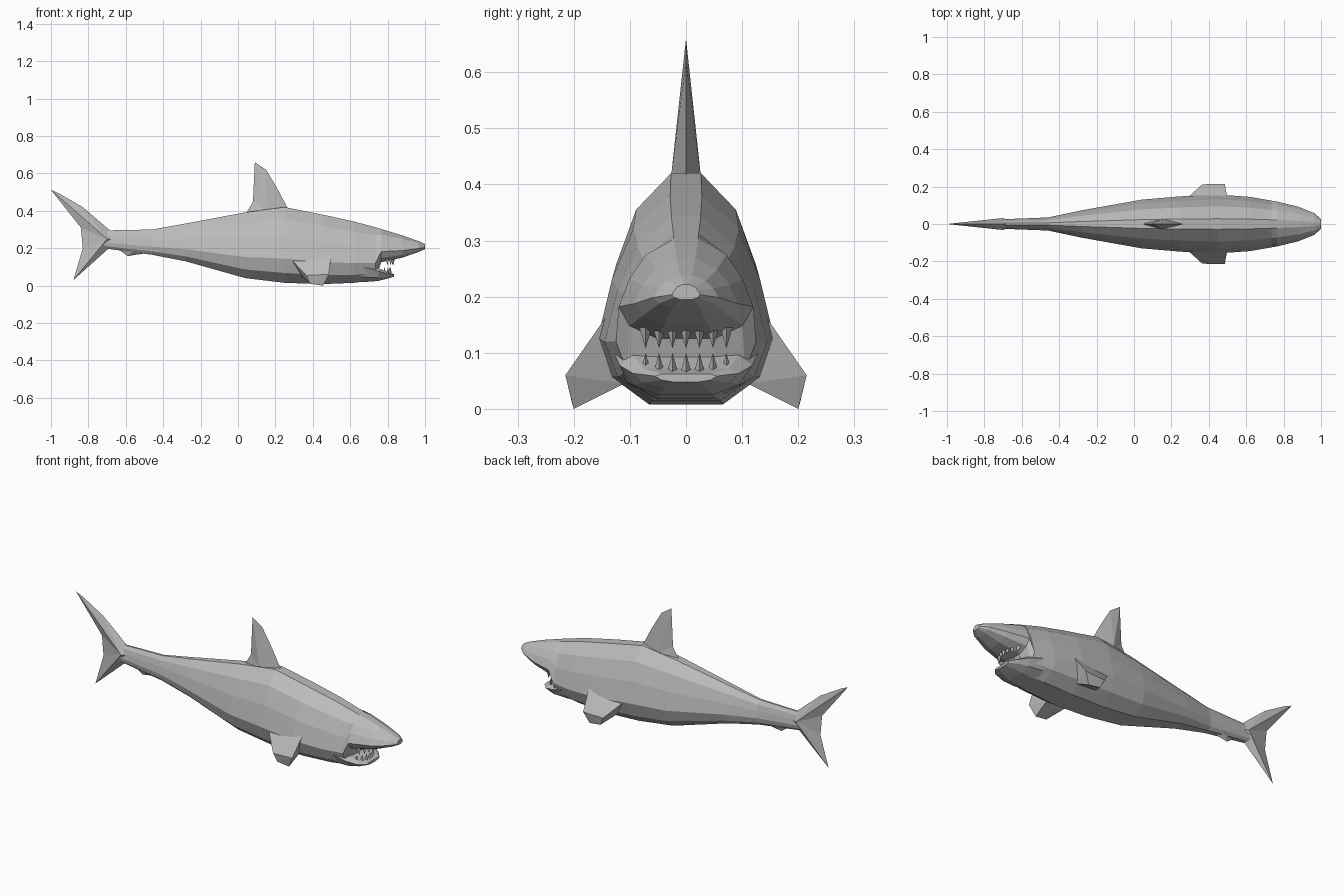
import bpy
import bmesh
from mathutils import Vector

cube = bpy.data.objects.get("Cube")
if cube:
    bpy.data.objects.remove(cube, do_unlink=True)

grey = bpy.data.materials.new("shark_grey")
grey.use_nodes = True
grey.diffuse_color = (0.5, 0.5, 0.5, 1)
grey.node_tree.nodes["Principled BSDF"].inputs["Base Color"].default_value = (0.5, 0.5, 0.5, 1)


def finish(name, bm):
    """Turn a bmesh into a flat-shaded object."""
    bmesh.ops.recalc_face_normals(bm, faces=bm.faces)
    mesh = bpy.data.meshes.new(name)
    bm.to_mesh(mesh)
    bm.free()
    mesh.materials.append(grey)
    obj = bpy.data.objects.new(name, mesh)
    bpy.context.collection.objects.link(obj)
    return obj


def loft(name, stations, half):
    """Skin sections along x; stations are (x, bottom, top, half width)."""
    section = half + [(-y, z) for y, z in reversed(half)]
    bm = bmesh.new()
    rings = []
    for x, low, high, width in stations:
        rings.append([bm.verts.new((x, y * width, low + z * (high - low)))
                      for y, z in section])
    n = len(section)
    for a, b in zip(rings, rings[1:]):
        for i in range(n):
            j = (i + 1) % n
            bm.faces.new((a[i], a[j], b[j], b[i]))
    bm.faces.new(rings[0])
    bm.faces.new(rings[-1])
    return finish(name, bm)


def ridged_fin(name, outline, hub, thick):
    """Thin-edged fin in the xz plane, thickest at its hub."""
    bm = bmesh.new()
    rim = [bm.verts.new((x, 0, z)) for x, z in outline]
    for side in (-thick, thick):
        middle = bm.verts.new((hub[0], side, hub[1]))
        for i, v in enumerate(rim):
            bm.faces.new((v, rim[(i + 1) % len(rim)], middle))
    return finish(name, bm)


def hull(name, points):
    bm = bmesh.new()
    for p in points:
        bm.verts.new(p)
    bmesh.ops.convex_hull(bm, input=bm.verts)
    return finish(name, bm)


# Body and snout: widest low down, with the mouth cut back under the snout
body_half = [(0.18, 1), (0.6, 0.84), (0.84, 0.6), (1, 0.32), (0.84, 0.13), (0.42, 0)]
loft("body", [
    (-0.72, 0.20, 0.295, 0.025), (-0.46, 0.165, 0.30, 0.035),
    (-0.28, 0.13, 0.332, 0.073), (0.04, 0.04, 0.392, 0.13),
    (0.25, 0.015, 0.42, 0.148), (0.45, 0.008, 0.38, 0.157),
    (0.62, 0.015, 0.343, 0.145), (0.735, 0.03, 0.312, 0.125),
    (0.765, 0.125, 0.303, 0.12), (0.88, 0.15, 0.268, 0.092),
    (0.965, 0.18, 0.238, 0.058), (1.0, 0.195, 0.222, 0.025),
], body_half)

# Lower jaw
jaw_half = [(0.8, 1), (1, 0.75), (0.8, 0.25), (0.4, 0)]
loft("lower_jaw", [
    (0.66, 0.018, 0.13, 0.13), (0.75, 0.025, 0.095, 0.118),
    (0.80, 0.038, 0.072, 0.095), (0.835, 0.048, 0.062, 0.055),
], jaw_half)

# Teeth: lower row points up, upper row points down
for row, base, tip, reach in (("lower", 0.06, 0.10, 0.815), ("upper", 0.145, 0.108, 0.83)):
    for i in range(-3, 4):
        y = i * 0.024
        x = reach - 6 * y * y
        hull(f"{row}_tooth_{i + 4}", [
            (x - 0.01, y - 0.011, base), (x - 0.01, y + 0.011, base),
            (x + 0.008, y, base), (x, y, tip)])

# Dorsal fin
ridged_fin("dorsal_fin", [
    (0.04, 0.38), (0.08, 0.45), (0.09, 0.66), (0.15, 0.62),
    (0.21, 0.52), (0.265, 0.415), (0.16, 0.36),
], (0.15, 0.41), 0.027)

# Forked tail
ridged_fin("tail_fin", [
    (-1.0, 0.512), (-0.96, 0.495), (-0.83, 0.42), (-0.69, 0.30),
    (-0.62, 0.25), (-0.69, 0.20), (-0.88, 0.03), (-0.83, 0.20), (-0.84, 0.31),
], (-0.70, 0.25), 0.032)

# Small fin under the tail stem
ridged_fin("anal_fin", [
    (-0.66, 0.21), (-0.59, 0.158), (-0.48, 0.175), (-0.54, 0.21),
], (-0.56, 0.185), 0.02)

# Pectoral fins: stubby blades angled down and out
blade = [
    (0.50, 0.135, 0.175), (0.28, 0.135, 0.145), (0.46, 0.11, 0.045), (0.34, 0.115, 0.05),
    (0.365, 0.212, 0.055), (0.485, 0.215, 0.06), (0.455, 0.20, 0.0), (0.385, 0.203, 0.01),
]
for side, sign in (("left", 1), ("right", -1)):
    # Facing +x along the body, the blades sit at either side of y = 0
    hull(f"{side}_pectoral_fin", [Vector((x, sign * y, z)) for x, y, z in blade])
